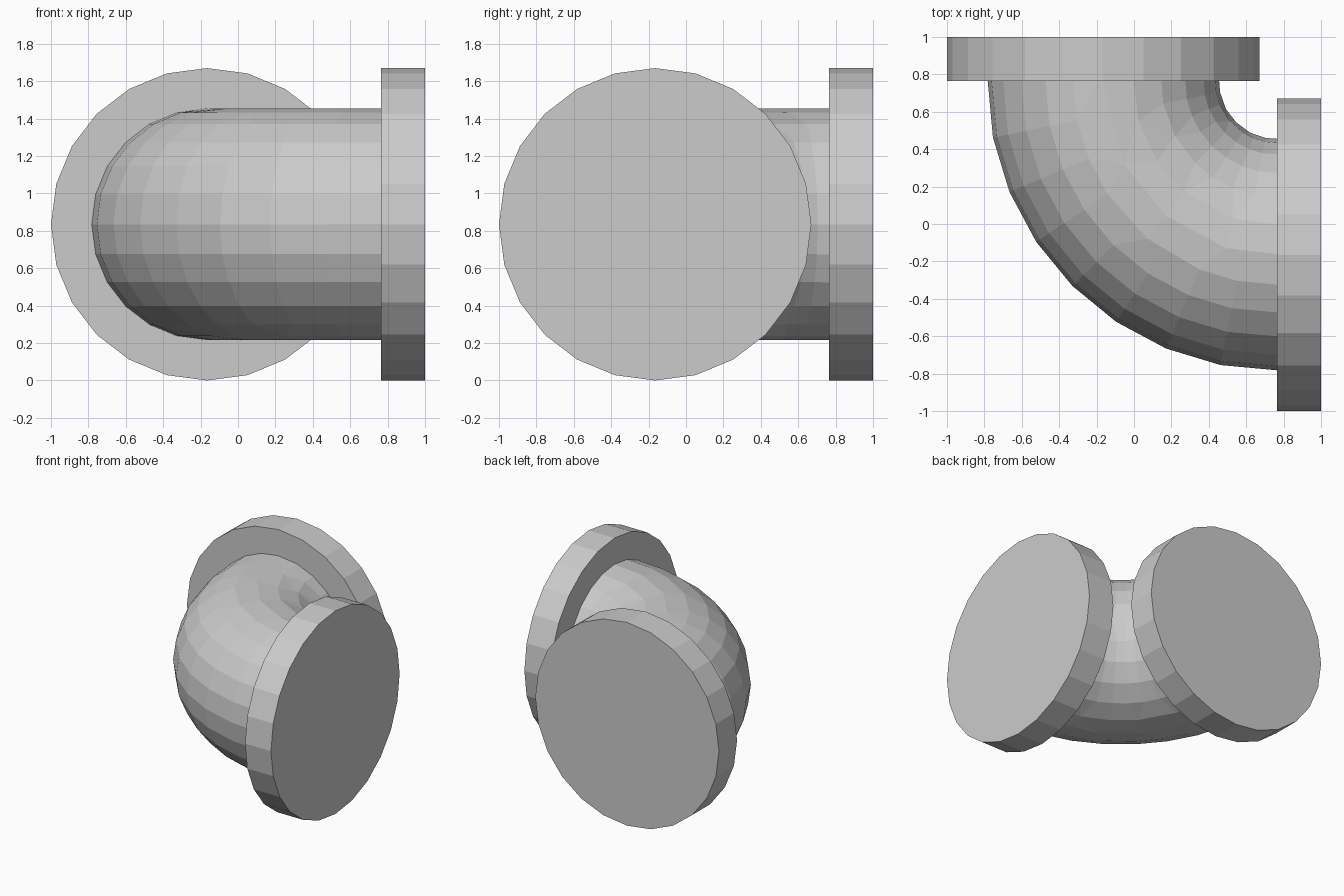
import bpy, bmesh
from math import sin, cos, pi

if "Cube" in bpy.data.objects:
    bpy.data.objects.remove(bpy.data.objects["Cube"])

SIDES = 24                 # sides of the flanges and of the pipe
FACE = 0.765               # inner face of each flange, also the bend centre
MID = -0.165               # pipe axis offset at each opening
HEIGHT = 0.835             # axis height
BEND_R = FACE - MID        # bend radius of the pipe axis
PIPE_R = 0.619
STEPS = 8


def flange(name, location, rotation):
    bpy.ops.mesh.primitive_cylinder_add(vertices=SIDES, radius=HEIGHT, depth=1 - FACE,
                                        location=location, rotation=rotation)
    bpy.context.object.name = name


# Flanges: solid discs closing both ends
centre = (1 + FACE) / 2
flange("right_flange", (centre, MID, HEIGHT), (0, pi / 2, 0))
flange("back_flange", (MID, centre, HEIGHT), (pi / 2, 0, 0))

# Elbow pipe: a circle swept through a quarter turn, with stubs set into the flanges
bm = bmesh.new()
stations = [(0, 0.03)] + [(pi / 2 * i / STEPS, 0) for i in range(STEPS + 1)] + [(pi / 2, 0.03)]
rings = []
for turn, stub in stations:
    ring = []
    for j in range(SIDES):
        a = 2 * pi * j / SIDES
        r = BEND_R + PIPE_R * cos(a)
        x = FACE - r * cos(turn) + (stub if turn > 0 else 0)
        y = FACE - r * sin(turn) + (stub if turn == 0 else 0)
        ring.append(bm.verts.new((x, y, HEIGHT + PIPE_R * sin(a))))
    rings.append(ring)
for lower, upper in zip(rings, rings[1:]):
    for j in range(SIDES):
        k = (j + 1) % SIDES
        bm.faces.new((lower[j], lower[k], upper[k], upper[j]))
bmesh.ops.recalc_face_normals(bm, faces=bm.faces)
mesh = bpy.data.meshes.new("elbow_pipe")
bm.to_mesh(mesh)
bm.free()
pipe = bpy.data.objects.new("elbow_pipe", mesh)
bpy.context.collection.objects.link(pipe)

# Irregular triangular facets
facets = pipe.modifiers.new("facets", 'DECIMATE')
facets.ratio = 0.72
